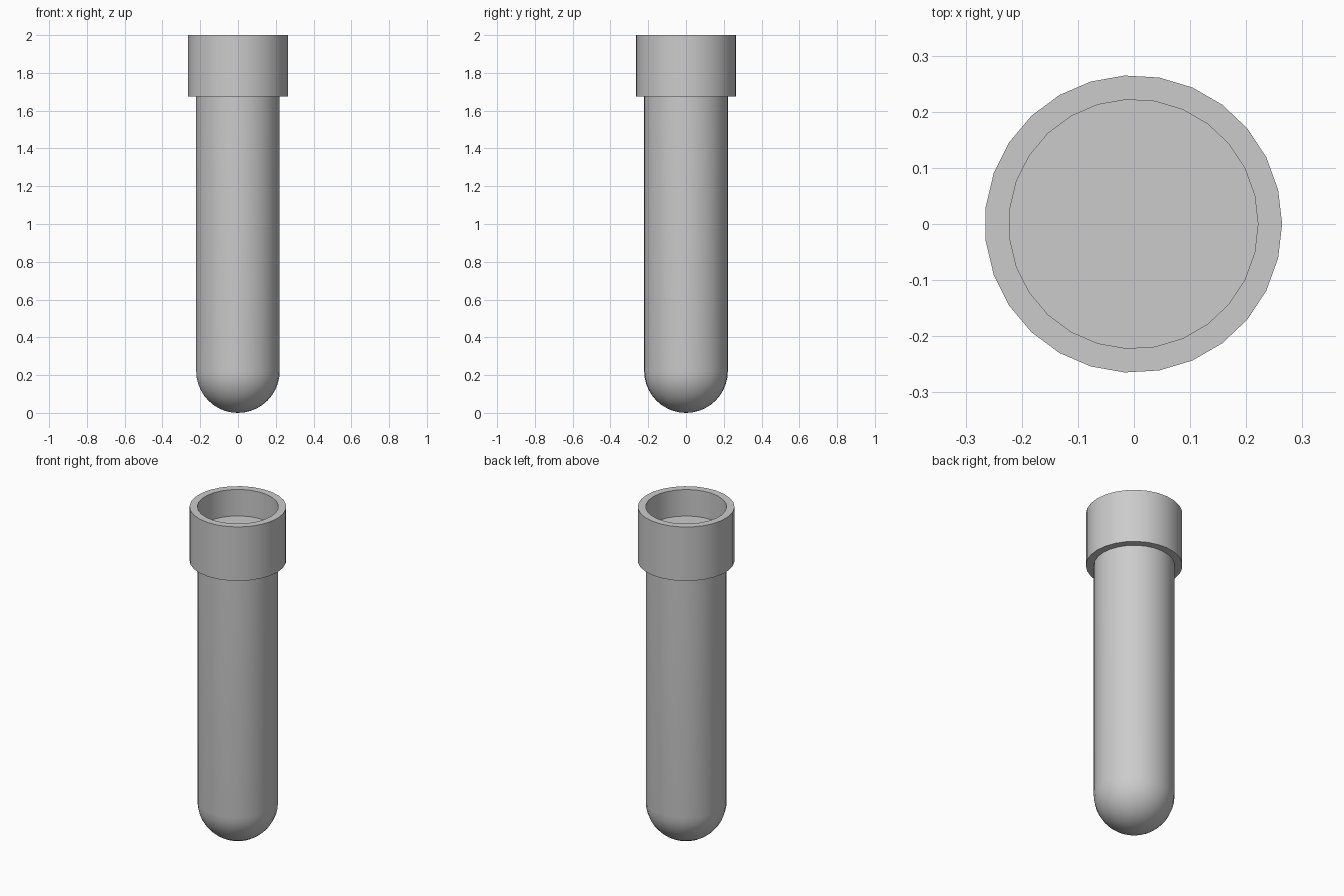
import bpy, bmesh
from math import cos, sin, pi, tau, radians

if "Cube" in bpy.data.objects:
    bpy.data.objects.remove(bpy.data.objects["Cube"])

SIDES = 27
SHIFT = -0.001      # odd side count: recentre the bounding box on x
R_TUBE, R_COLLAR = 0.222, 0.265
Z_COLLAR, Z_FLOOR, Z_TOP = 1.674, 1.84, 2.0


def lathe(name, profile, closed=False):
    """Revolve an (r, z) profile around z; points with r = 0 become poles."""
    bm = bmesh.new()
    rings = []
    for r, z in profile:
        if r == 0:
            rings.append([bm.verts.new((SHIFT, 0, z))] * SIDES)
        else:
            rings.append([bm.verts.new((SHIFT + r * cos(tau * i / SIDES),
                                        r * sin(tau * i / SIDES), z))
                          for i in range(SIDES)])
    pairs = list(zip(rings, rings[1:]))
    if closed:
        pairs.append((rings[-1], rings[0]))
    for a, b in pairs:
        for i in range(SIDES):
            j = (i + 1) % SIDES
            bm.faces.new(list(dict.fromkeys((a[i], a[j], b[j], b[i]))))
    # flat cap on an open top ring
    if not closed:
        bm.faces.new(rings[-1])
    bmesh.ops.recalc_face_normals(bm, faces=bm.faces[:])
    mesh = bpy.data.meshes.new(name)
    bm.to_mesh(mesh)
    bm.free()
    obj = bpy.data.objects.new(name, mesh)
    bpy.context.collection.objects.link(obj)
    bpy.ops.object.select_all(action='DESELECT')
    obj.select_set(True)
    bpy.context.view_layer.objects.active = obj
    bpy.ops.object.shade_smooth_by_angle(angle=radians(30))
    return obj


# Round-bottomed tube, its flat top forming the floor of the collar recess
STEPS = 10
dome = [(R_TUBE * sin(pi / 2 * k / STEPS), R_TUBE * (1 - cos(pi / 2 * k / STEPS)))
        for k in range(1, STEPS + 1)]
lathe("tube", [(0, 0)] + dome + [(R_TUBE, Z_FLOOR)])

# Wider open collar around the mouth
lathe("collar", [(R_TUBE, Z_COLLAR), (R_COLLAR, Z_COLLAR),
                 (R_COLLAR, Z_TOP), (R_TUBE, Z_TOP)], closed=True)
